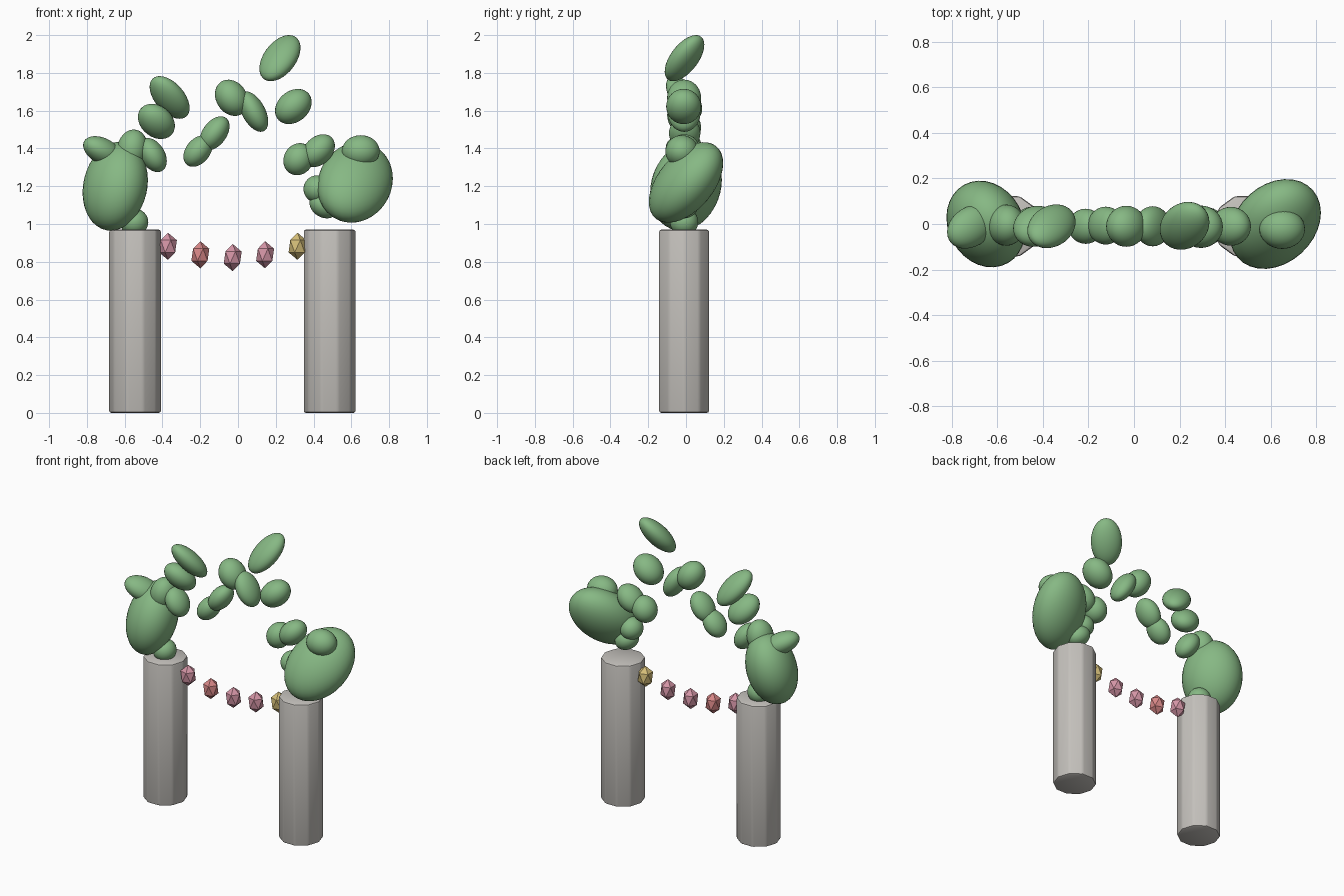
import bpy
import bmesh
from math import sqrt, radians
from mathutils import Matrix, Vector

cube = bpy.data.objects.get("Cube")
if cube:
    bpy.data.objects.remove(cube, do_unlink=True)


def material(name, rgb):
    mat = bpy.data.materials.new(name)
    mat.use_nodes = True
    mat.diffuse_color = (*rgb, 1)
    mat.node_tree.nodes["Principled BSDF"].inputs["Base Color"].default_value = (*rgb, 1)
    return mat


STONE = material("warm grey stone", (.55, .53, .50))
LEAF = material("leaf green", (.24, .48, .23))
PINK = material("petal pink", (.66, .30, .38))
CORAL = material("coral red", (.68, .24, .24))
GOLD = material("soft gold", (.67, .52, .19))


def add_object(name, bm, mat, smooth):
    mesh = bpy.data.meshes.new(name)
    bm.to_mesh(mesh)
    bm.free()
    mesh.materials.append(mat)
    for poly in mesh.polygons:
        poly.use_smooth = smooth
    obj = bpy.data.objects.new(name, mesh)
    bpy.context.collection.objects.link(obj)
    return obj


def pillar(name, x):
    """Ten-sided post with softened edges."""
    height, radius = .97, .139
    bm = bmesh.new()
    place = Matrix.Translation((x, -.01, height / 2)) @ Matrix.Rotation(radians(90), 4, "Z")
    bmesh.ops.create_cone(bm, cap_ends=True, segments=10, radius1=radius,
                          radius2=radius, depth=height, matrix=place)
    bmesh.ops.bevel(bm, geom=bm.edges[:], offset=.012, segments=2,
                    profile=.5, affect="EDGES")
    obj = add_object(name, bm, STONE, True)
    bpy.ops.object.select_all(action="DESELECT")
    obj.select_set(True)
    bpy.context.view_layer.objects.active = obj
    bpy.ops.object.shade_smooth_by_angle(angle=radians(30))


def clump(name, centre, half, lean=(0, 0, 0)):
    """Ellipsoid with given half extents, sheared by its xy, xz and yz lean."""
    xy, xz, yz = lean
    side = sqrt(1 - xy * xy)
    mix = (yz - xy * xz) / side
    shape = Matrix(((1, 0, 0), (xy, side, 0), (xz, mix, sqrt(1 - xz * xz - mix * mix))))
    place = Matrix.Translation(centre) @ Matrix.Diagonal((*half, 1)) @ shape.to_4x4()
    bm = bmesh.new()
    bmesh.ops.create_uvsphere(bm, u_segments=32, v_segments=20, radius=1, matrix=place)
    add_object(name, bm, LEAF, True)


# Stone posts
pillar("right_pillar", -.545)
pillar("left_pillar", .485)

# Large bushes on the posts
clump("right_bush", (-.65, 0, 1.2), (.173, .19, .235), (-.15, .14, .15))
clump("left_bush", (.62, 0, 1.22), (.2, .197, .213), (.25, .1, .48))

# Leaf clumps along the right half of the arch
clump("right_bush_cap", (-.715, -.012, 1.385), (.105, .096, .08), (.25, -.4, -.2))
clump("right_foot_leaf", (-.55, -.01, 1.01), (.075, .075, .072))
clump("right_inner_leaf", (-.56, -.005, 1.395), (.082, .09, .105), (0, .1, 0))
clump("right_low_leaf", (-.452, -.01, 1.365), (.075, .085, .09), (0, -.35, 0))
clump("right_mid_leaf", (-.432, -.01, 1.543), (.098, .09, .093), (.1, -.25, -.35))
clump("right_high_leaf", (-.362, -.01, 1.67), (.106, .096, .113), (.2, -.5, -.55))

# Leaf clumps over the crown
clump("crown_leaf_a", (-.212, -.01, 1.386), (.077, .077, .083), (0, .35, 0))
clump("crown_leaf_b", (-.124, -.007, 1.48), (.079, .083, .09), (0, .42, 0))
clump("crown_leaf_c", (-.034, -.01, 1.668), (.088, .09, .096), (0, -.2, 0))
clump("crown_leaf_d", (.082, -.01, 1.595), (.078, .088, .107), (0, -.5, 0))
clump("crown_top_leaf", (.222, -.008, 1.878), (.109, .105, .122), (.15, .45, .58))

# Leaf clumps along the left half of the arch
clump("left_high_leaf", (.293, -.012, 1.622), (.097, .093, .093), (0, .25, 0))
clump("left_mid_leaf_a", (.425, -.01, 1.388), (.088, .085, .087), (0, .3, 0))
clump("left_mid_leaf_b", (.32, -.01, 1.343), (.08, .083, .085), (0, .1, 0))
clump("left_low_leaf", (.42, -.01, 1.185), (.073, .077, .073))
clump("left_foot_leaf", (.455, -.01, 1.1), (.077, .075, .07), (0, -.2, 0))
clump("left_bush_cap", (.65, -.022, 1.385), (.1, .087, .085))

# Garland of faceted beads hanging between the posts
for i, mat in enumerate((PINK, CORAL, PINK, PINK, GOLD)):
    t = i / 2 - 1
    bm = bmesh.new()
    place = Matrix.Translation((-.028 + .343 * t, -.01, .822 + .06 * t * t))
    bmesh.ops.create_icosphere(bm, subdivisions=1, radius=1,
                               matrix=place @ Matrix.Diagonal((.053, .053, .072, 1)))
    add_object("garland_bead_" + str(i + 1), bm, mat, False)
